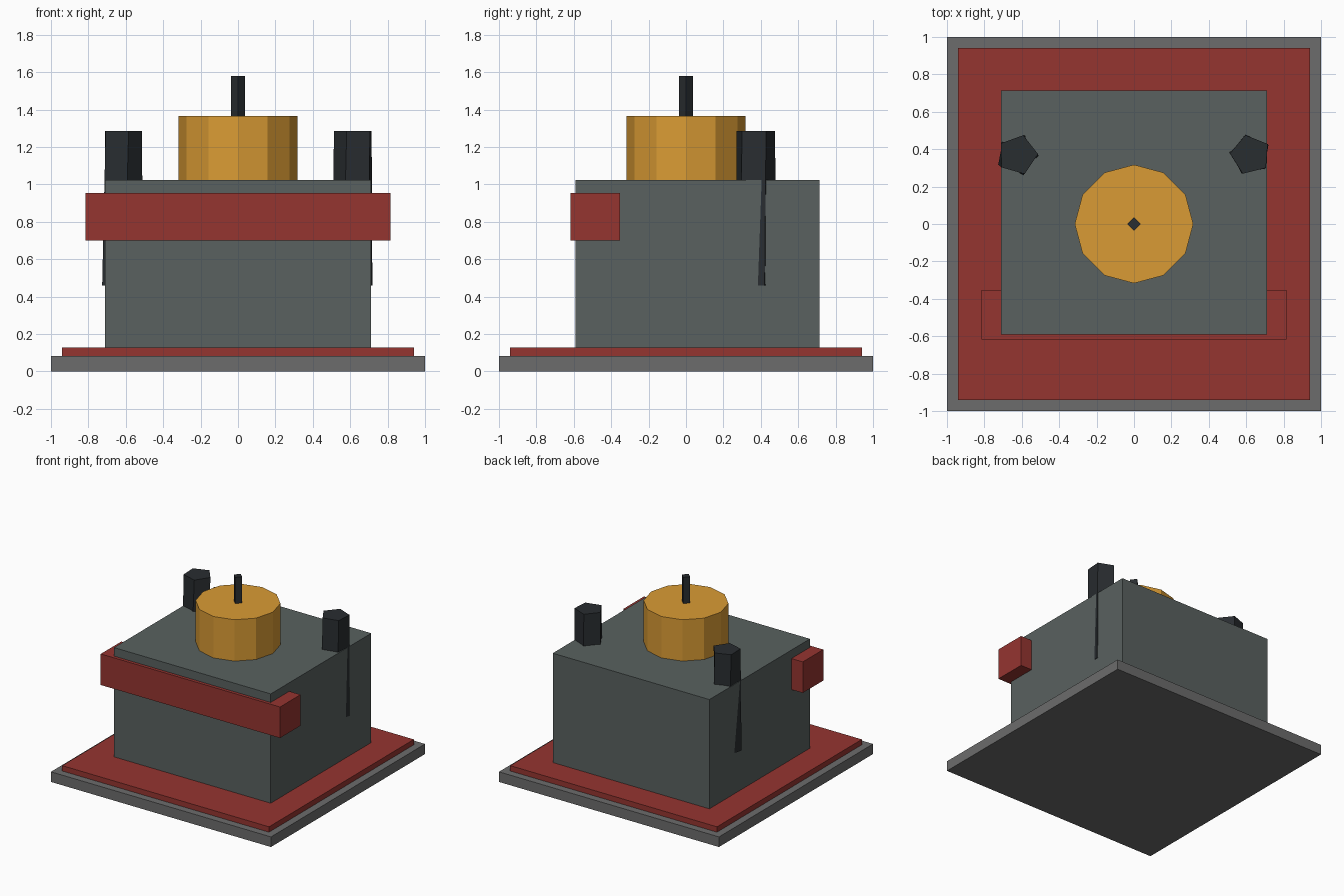
import bpy, bmesh
from math import cos, sin, radians, pi

if "Cube" in bpy.data.objects:
    bpy.data.objects.remove(bpy.data.objects["Cube"])


def material(name, rgb):
    m = bpy.data.materials.new(name)
    m.diffuse_color = (*rgb, 1)
    m.use_nodes = True
    m.node_tree.nodes["Principled BSDF"].inputs["Base Color"].default_value = m.diffuse_color
    return m


RED = material("red", (0.30, 0.035, 0.03))
GOLD = material("gold", (0.70, 0.33, 0.035))
DARK = material("dark", (0.022, 0.026, 0.03))
STONE = material("slate", (0.10, 0.12, 0.115))
PLATE = material("plate", (0.15, 0.15, 0.15))


def loft(name, low, high, z0, z1, mat):
    """Closed solid between two counter-clockwise rings of equal size."""
    bm = bmesh.new()
    a = [bm.verts.new((x, y, z0)) for x, y in low]
    b = [bm.verts.new((x, y, z1)) for x, y in high]
    bm.faces.new(a[::-1])
    bm.faces.new(b)
    n = len(a)
    for i in range(n):
        j = (i + 1) % n
        bm.faces.new((a[i], a[j], b[j], b[i]))
    me = bpy.data.meshes.new(name)
    bm.to_mesh(me)
    bm.free()
    me.materials.append(mat)
    ob = bpy.data.objects.new(name, me)
    bpy.context.collection.objects.link(ob)
    return ob


def box(name, x, y0, y1, z0, z1, mat):
    r = [(-x, y0), (x, y0), (x, y1), (-x, y1)]
    return loft(name, r, r, z0, z1, mat)


def ring(x, y, r, n, start=0):
    return [(x + r * cos(radians(start) + 2 * pi * i / n),
             y + r * sin(radians(start) + 2 * pi * i / n)) for i in range(n)]


# stacked base, main block and front bar
box("base_plate", 1, -1, 1, 0, 0.083, PLATE)
box("base_trim", 0.94, -0.94, 0.94, 0.083, 0.127, RED)
box("main_block", 0.712, -0.592, 0.713, 0.127, 1.025, STONE)
box("front_bar", 0.815, -0.618, -0.352, 0.70, 0.955, RED)

# roof drum and mast
drum = ring(0, 0, 0.317, 12)
loft("roof_drum", drum, drum, 1.02, 1.365, GOLD)
mast = ring(0, 0, 0.037, 4)
loft("mast", mast, mast, 1.36, 1.58, DARK)

# five-sided pipes, slightly twisted so an edge breaks through each side wall
loft("right_pipe", ring(0.615, 0.37, 0.115, 5, 26),
     ring(0.622, 0.37, 0.109, 5, 32), 0.46, 1.285, DARK)
loft("left_pipe", ring(-0.622, 0.365, 0.115, 5, 205),
     ring(-0.622, 0.37, 0.109, 5, 218), 0.46, 1.285, DARK)
